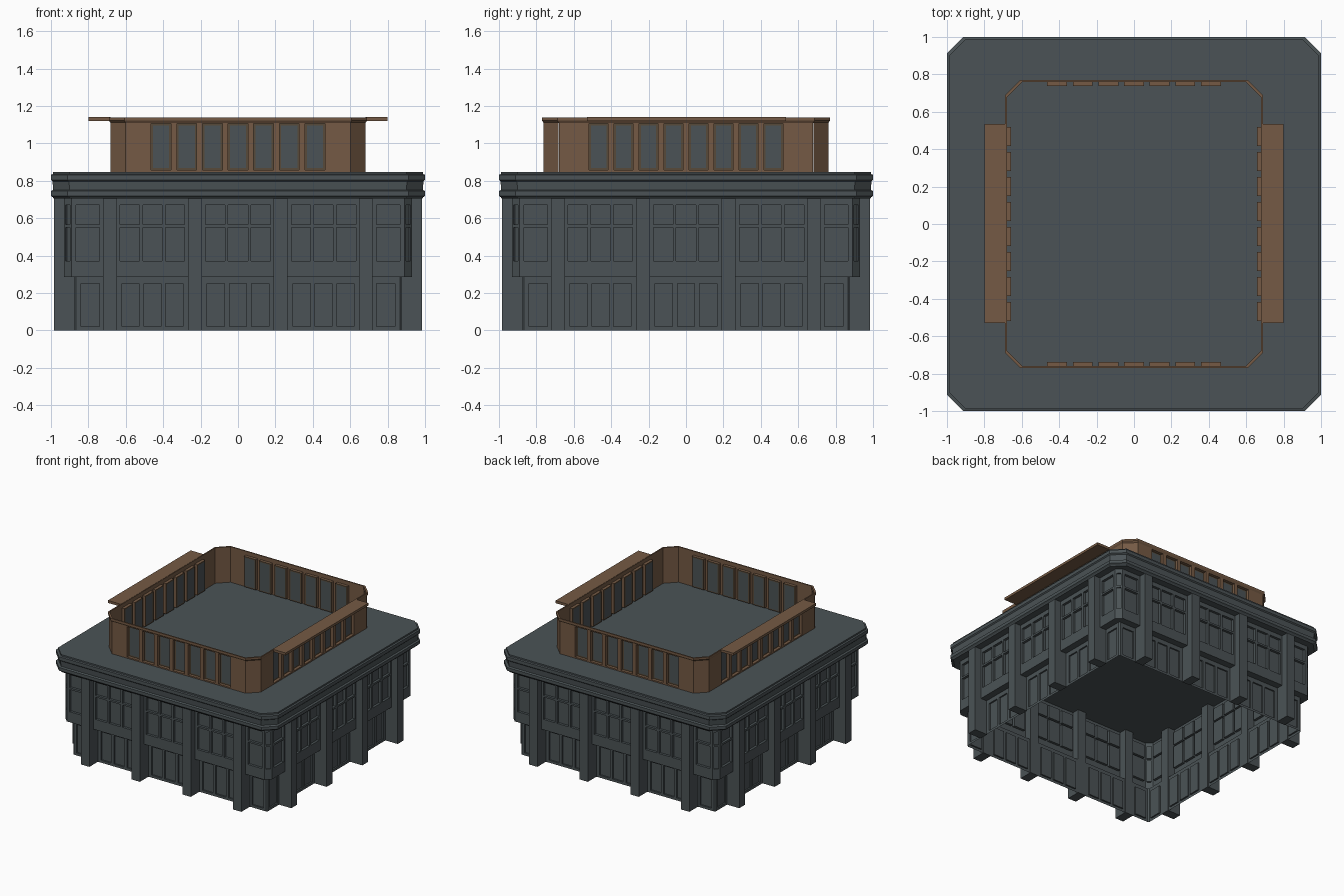
import bpy, bmesh, math
from mathutils import Matrix, Vector

if "Cube" in bpy.data.objects:
    bpy.data.objects.remove(bpy.data.objects["Cube"])


def material(name, rgb):
    m = bpy.data.materials.new(name)
    m.diffuse_color = (*rgb, 1)
    m.use_nodes = True
    m.node_tree.nodes["Principled BSDF"].inputs["Base Color"].default_value = m.diffuse_color
    return m


slate = material("slate grey", (0.070, 0.086, 0.092))
brown = material("warm brown", (0.178, 0.102, 0.058))
dark_brown = material("dark window frame", (0.095, 0.068, 0.042))


def finish(name, bm, mats):
    mesh = bpy.data.meshes.new(name)
    bm.to_mesh(mesh)
    bm.free()
    for m in mats:
        mesh.materials.append(m)
    ob = bpy.data.objects.new(name, mesh)
    bpy.context.collection.objects.link(ob)
    return ob


def face(bm, pts, mat=0):
    f = bm.faces.new([bm.verts.new(p) for p in pts])
    f.material_index = mat


def octagon(hx, hy, c, z):
    return [Vector(p + (z,)) for p in (
        (-hx + c, -hy), (hx - c, -hy), (hx, -hy + c), (hx, hy - c),
        (hx - c, hy), (-hx + c, hy), (-hx, hy - c), (-hx, -hy + c))]


def loft(bm, rings, cap_bottom=False, cap_top=False, only_corners=False):
    for a, b in zip(rings, rings[1:]):
        for i in range(1 if only_corners else 0, 8, 2 if only_corners else 1):
            j = (i + 1) % 8
            face(bm, (a[i], a[j], b[j], b[i]))
    if cap_bottom:
        face(bm, rings[0][::-1])
    if cap_top:
        face(bm, rings[-1])


def box(bm, lo, hi, rot=Matrix.Identity(4)):
    lo, hi = Vector(lo), Vector(hi)
    m = rot @ Matrix.Translation((lo + hi) / 2) @ Matrix.Diagonal((*(hi - lo), 1))
    bmesh.ops.create_cube(bm, size=1, matrix=m)


def ring(bm, P, a, b, mat):
    # four quads joining rectangle a to rectangle b; each is (u0, u1, z0, z1, depth)
    def corners(r):
        return [P(r[0], r[2], r[4]), P(r[1], r[2], r[4]), P(r[1], r[3], r[4]), P(r[0], r[3], r[4])]
    ca, cb = corners(a), corners(b)
    for i in range(4):
        j = (i + 1) % 4
        face(bm, (ca[i], ca[j], cb[j], cb[i]), mat)
    return cb


def wall(bm, angle, dist, us, zs, depth, frame=0.0, frame_mat=0, pane_mat=0):
    # wall sheet on a grid; cells with both indices odd become recessed windows
    rot = Matrix.Rotation(angle, 4, 'Z')

    def P(u, z, d):
        return rot @ Vector((u, -dist + d, z))
    for i, (u0, u1) in enumerate(zip(us, us[1:])):
        for j, (z0, z1) in enumerate(zip(zs, zs[1:])):
            if i % 2 and j % 2:
                back = (u0, u1, z0, z1, depth)
                pane = ring(bm, P, (u0, u1, z0, z1, 0), back, 0)
                if frame:
                    inner = (u0 + frame, u1 - frame, z0 + frame, z1 - frame, depth)
                    pane = ring(bm, P, back, inner, frame_mat)
                face(bm, pane, pane_mat)
            else:
                face(bm, (P(u0, z0, 0), P(u1, z0, 0), P(u1, z1, 0), P(u0, z1, 0)))


def window_breaks(edge, bays, bar):
    # edge positions around every bay, split into columns by bars
    us = [-edge]
    for b0, b1, n in bays:
        w = (b1 - b0 - bar * (n - 1)) / n
        for k in range(n):
            s = b0 + k * (w + bar)
            us += [s, s + w]
    return us + [edge]


TURNS = [k * math.pi / 2 for k in range(4)]
BAYS = [(-0.865, -0.74, 1), (-0.63, -0.285, 3), (-0.175, 0.175, 3), (0.285, 0.63, 3), (0.74, 0.865, 1)]
LOWER = [(-0.84, -0.74, 1), (-0.62, -0.295, 3), (-0.165, 0.165, 3), (0.295, 0.62, 3), (0.74, 0.84, 1)]

# ground storey walls, set back
bm = bmesh.new()
for a in TURNS:
    wall(bm, a, 0.875, window_breaks(0.865, LOWER, 0.025), [0, 0.02, 0.25, 0.285], 0.012)
loft(bm, [octagon(0.875, 0.875, 0.01, 0), octagon(0.875, 0.875, 0.01, 0.285)], only_corners=True)
finish("ground_storey_walls", bm, [slate])

# overhanging upper storey with gridded windows and its soffit
bm = bmesh.new()
rows = [0.285, 0.37, 0.55, 0.565, 0.67, 0.706]
for a in TURNS:
    wall(bm, a, 0.93, window_breaks(0.89, BAYS, 0.018), rows, 0.02)
    wall(bm, a + math.pi / 4, 1.82 / math.sqrt(2), [-0.0283, -0.018, 0.018, 0.0283], rows, 0.012)
loft(bm, [octagon(0.875, 0.875, 0.01, 0.285), octagon(0.93, 0.93, 0.04, 0.285)])
finish("upper_storey_walls", bm, [slate])

# piers, four to a side
bm = bmesh.new()
for a in TURNS:
    for x in (-0.685, -0.23, 0.228, 0.683):
        box(bm, (x - 0.037, -0.985, 0), (x + 0.037, -0.87, 0.706), Matrix.Rotation(a, 4, 'Z'))
finish("piers", bm, [slate])

# banded cornice and flat roof
bm = bmesh.new()
profile = [(0.985, 0.705), (0.99, 0.712), (1.0, 0.72), (1.0, 0.745), (0.988, 0.752), (0.992, 0.797),
           (1.0, 0.805), (1.0, 0.832), (0.988, 0.836), (0.988, 0.848)]
loft(bm, [octagon(h, h, 0.088, z) for h, z in profile], True, True)
finish("cornice_and_roof", bm, [slate])

# penthouse walls with recessed windows
bm = bmesh.new()
rows = [0.845, 0.858, 1.105, 1.13]


def strip(n, pitch, w):
    return [((k - (n - 1) / 2) * pitch - w / 2, (k - (n - 1) / 2) * pitch + w / 2, 1) for k in range(n)]


for a in TURNS:
    if round(a / (math.pi / 2)) % 2:
        dist, edge, bays = 0.682, 0.68, strip(8, 0.1335, 0.102)
    else:
        dist, edge, bays = 0.762, 0.602, strip(7, 0.137, 0.106)
    wall(bm, a, dist, window_breaks(edge, bays, 0), rows, 0.024, 0.01, 1, 2)
loft(bm, [octagon(0.682, 0.762, 0.081, 0.845), octagon(0.682, 0.762, 0.081, 1.13)], only_corners=True)
finish("penthouse_walls", bm, [brown, dark_brown, slate])

# flared lip around the penthouse top
bm = bmesh.new()
loft(bm, [octagon(hx, hx + 0.08, 0.082, z) for hx, z in
          ((0.682, 1.11), (0.69, 1.122), (0.69, 1.138), (0.68, 1.138), (0.68, 1.11))])
finish("penthouse_lip", bm, [brown])

# side canopies
for side, s in (("left", -1), ("right", 1)):
    bm = bmesh.new()
    x0, x1 = sorted((s * 0.683, s * 0.8))
    box(bm, (x0, -0.53, 1.12), (x1, 0.535, 1.14))
    finish(side + "_canopy", bm, [brown])
